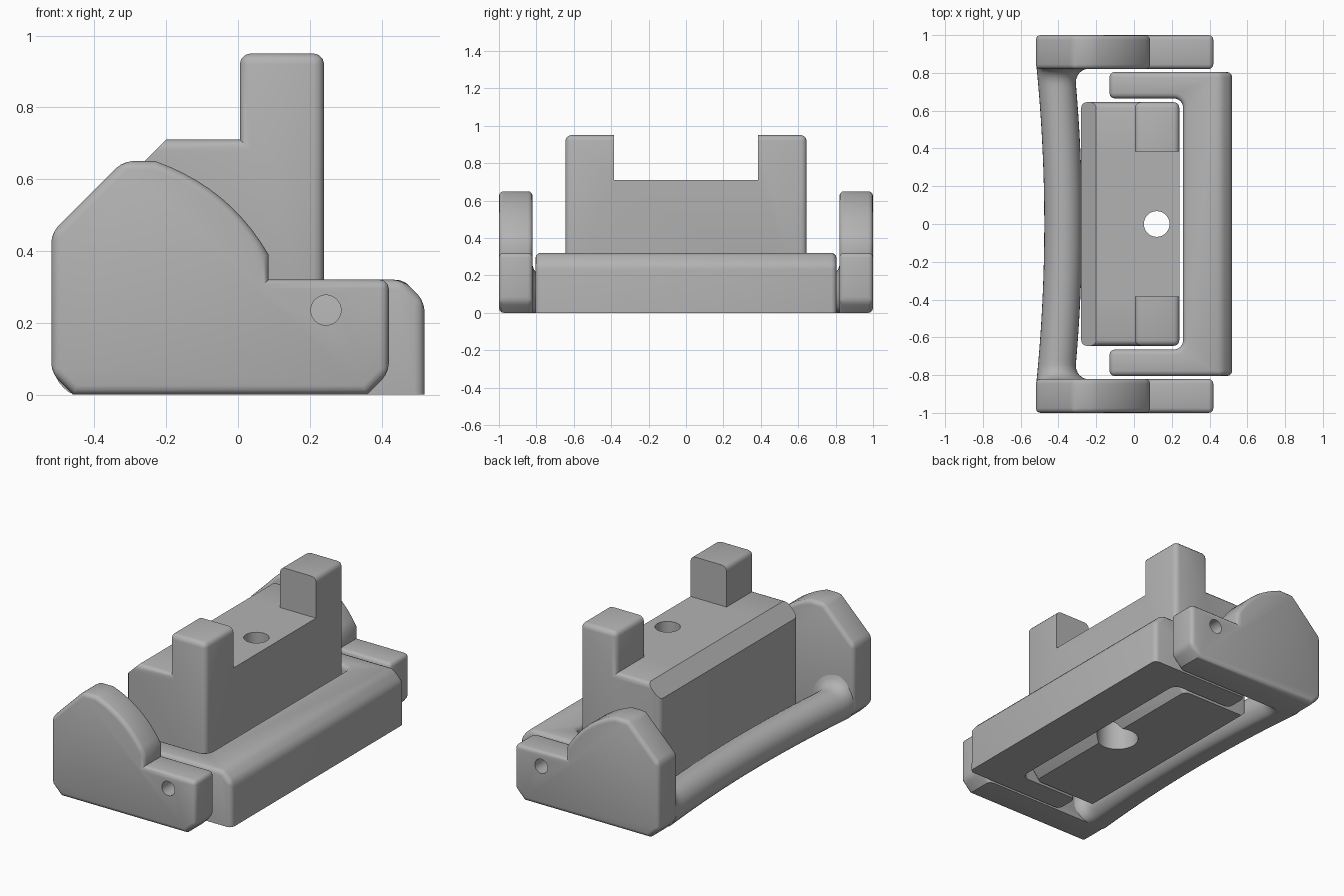
import bpy, bmesh, math
from mathutils import Vector

cube = bpy.data.objects.get("Cube")
if cube:
    bpy.data.objects.remove(cube, do_unlink=True)

grey = bpy.data.materials.new("matte grey")
grey.use_nodes = True
GREY = (0.45, 0.45, 0.45, 1)
grey.diffuse_color = GREY
grey.node_tree.nodes["Principled BSDF"].inputs["Base Color"].default_value = GREY


def finish(bm, name):
    """Turn a bmesh into a linked object with the shared material."""
    bmesh.ops.recalc_face_normals(bm, faces=bm.faces[:])
    mesh = bpy.data.meshes.new(name)
    bm.to_mesh(mesh)
    bm.free()
    mesh.materials.append(grey)
    ob = bpy.data.objects.new(name, mesh)
    bpy.context.collection.objects.link(ob)
    return ob


def prism(points, axis, low, high):
    """Extrude a profile: axis y takes (x, z) points, axis z takes (x, y)."""
    place = (lambda p, d: (p[0], d, p[1])) if axis == "y" else (lambda p, d: (p[0], p[1], d))
    bm = bmesh.new()
    face = bm.faces.new([bm.verts.new(place(p, low)) for p in points])
    top = bmesh.ops.extrude_face_region(bm, geom=[face])["geom"]
    shift = Vector(place((0, 0), high - low))
    bmesh.ops.translate(bm, verts=[v for v in top if isinstance(v, bmesh.types.BMVert)], vec=shift)
    bmesh.ops.recalc_face_normals(bm, faces=bm.faces[:])
    return bm


def round_edges(bm, width, segments=3, keep=lambda e: True):
    """Bevel the convex sharp edges that pass a rule."""
    edges = [e for e in bm.edges if e.calc_face_angle_signed(0) > math.radians(35) and keep(e)]
    bmesh.ops.bevel(bm, geom=edges, offset=width, segments=segments, profile=0.5,
                    affect="EDGES", clamp_overlap=True)


def off_floor(edge):
    return max(v.co.z for v in edge.verts) > 0.04


def cylinder(axis, centre, radius, depth):
    bpy.ops.mesh.primitive_cylinder_add(vertices=40, radius=radius, depth=depth, location=centre,
                                        rotation=(math.pi / 2 if axis == "y" else 0, 0, 0))
    return bpy.context.object


def cut(ob, cutter):
    """Subtract a cutter, bake the result and delete the cutter."""
    mod = ob.modifiers.new("cut", "BOOLEAN")
    mod.operation, mod.solver, mod.object = "DIFFERENCE", "EXACT", cutter
    bpy.context.view_layer.update()
    graph = bpy.context.evaluated_depsgraph_get()
    mesh = bpy.data.meshes.new_from_object(ob.evaluated_get(graph))
    ob.modifiers.clear()
    ob.data = mesh
    bpy.data.objects.remove(cutter, do_unlink=True)


def smooth(ob):
    bpy.ops.object.select_all(action="DESELECT")
    ob.select_set(True)
    bpy.context.view_layer.objects.active = ob
    bpy.ops.object.shade_smooth_by_angle(angle=math.radians(32))


# Side cheeks with a curved shoulder and a hinge hole
start, control, end = Vector((0.085, 0.39)), Vector((-0.023, 0.577)), Vector((-0.23, 0.65))
arc = [start * (1 - t) ** 2 + control * 2 * t * (1 - t) + end * t * t
       for t in [i / 10 for i in range(11)]]
cheek = [(-0.52, 0.06), (-0.46, 0), (0.36, 0), (0.42, 0.06), (0.42, 0.32), (0.085, 0.32)]
cheek += [tuple(p) for p in arc] + [(-0.32, 0.65), (-0.52, 0.45)]
for side, label in ((-1, "front"), (1, "back")):
    inner, outer = sorted((side * 0.82, side))
    bm = prism(cheek, "y", inner, outer)
    # the bottom stays sharp on the inner side
    round_edges(bm, 0.025, keep=lambda e: max(v.co.z for v in e.verts) > 0.01
                or min(abs(v.co.y) for v in e.verts) > 0.9)
    ob = finish(bm, label + "_cheek")
    cut(ob, cylinder("y", (0.245, side * 0.9, 0.235), 0.042, 0.4))
    smooth(ob)

# Bowed handle bar, flat underneath, flaring into the cheeks
bm = bmesh.new()
rings, sides, steps = [], 32, 48
for i in range(steps + 1):
    y = 0.83 * math.sin(math.pi * (i / steps - 0.5))
    bow = -0.375 - 0.04 * (y / 0.82) ** 2
    near = max(0, (abs(y) - 0.74) / 0.08)
    flare = 1 - math.sqrt(max(0, 1 - min(near, 1) ** 2))
    ring = []
    for k in range(sides):
        a = 2 * math.pi * k / sides
        c, s = math.cos(a), math.sin(a)
        x = bow + c * (0.1 + (0.07 * flare if c > 0 else 0))
        z = 0.09 + s * (0.1 + (0.07 * flare if s > 0 else 0))
        ring.append(bm.verts.new((x, y, max(0, z))))
    rings.append(ring)
for r, q in zip(rings, rings[1:]):
    for k in range(sides):
        n = (k + 1) % sides
        bm.faces.new((r[k], r[n], q[n], q[k]))
bm.faces.new(rings[0])
bm.faces.new(rings[-1])
smooth(finish(bm, "handle_bar"))

# U-shaped bracket with a chamfered outer top edge
corner = [(0.21 + 0.05 * math.sin(a), 0.61 + 0.05 * math.cos(a))
          for a in [math.pi / 2 * i / 6 for i in range(7)]]
half = [(0.52, 0.805), (-0.13, 0.805), (-0.13, 0.665)] + [(x, y + 0.005) for x, y in corner]
plan = half + [(x, -y) for x, y in reversed(half)]
bm = prism(plan, "z", 0, 0.32)
round_edges(bm, 0.06, 1, lambda e: all(v.co.z > 0.3 and v.co.x > 0.5 for v in e.verts))
round_edges(bm, 0.028, 3, off_floor)
smooth(finish(bm, "hinged_bracket"))

# Centre block: stepped profile, slotted to leave two prongs
block = [(0.17, 0), (0.24, 0.08), (0.24, 0.95), (0.005, 0.95), (0.005, 0.71),
         (-0.2, 0.71), (-0.28, 0.63), (-0.28, 0.04), (-0.24, 0)]
bm = prism(block, "y", -0.645, 0.645)
round_edges(bm, 0.03, 3, lambda e: off_floor(e)
            and not all(v.co.x < -0.1 and v.co.z > 0.6 and abs(v.co.y) > 0.6
                        for v in e.verts) or all(v.co.z > 0.9 for v in e.verts))
ob = finish(bm, "centre_block")
cut(ob, finish(prism([(-0.4, 0.71), (0.4, 0.71), (0.4, 1.2), (-0.4, 1.2)], "y", -0.385, 0.385),
               "slot_cutter"))
cut(ob, cylinder("z", (0.12, 0, 0.5), 0.068, 1.4))
cut(ob, cylinder("z", (0.12, 0, 0.1), 0.115, 0.6))
smooth(ob)
